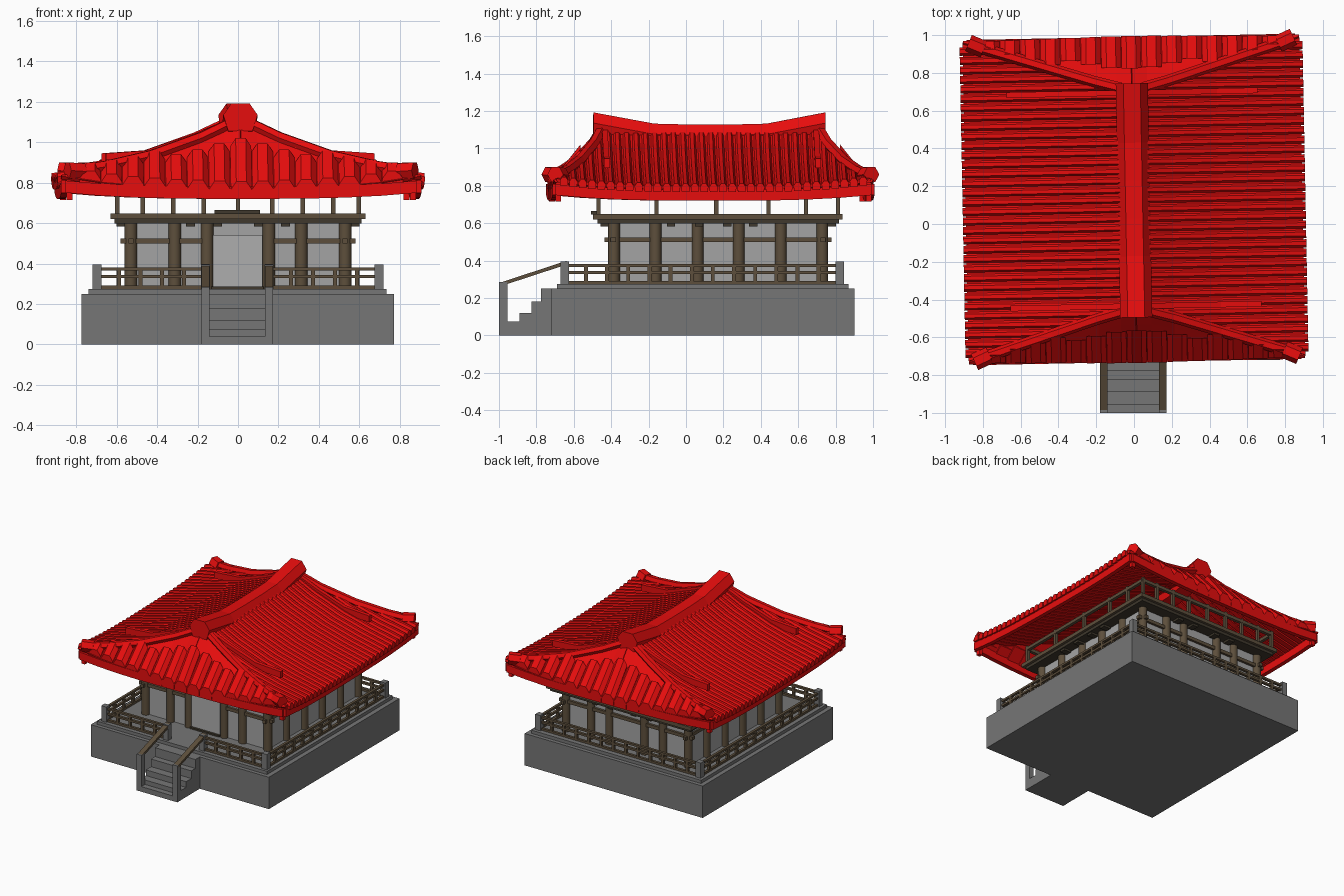
import bpy, bmesh, math
from mathutils import Vector, Matrix

if "Cube" in bpy.data.objects:
    bpy.data.objects.remove(bpy.data.objects["Cube"])


def material(name, rgb):
    m = bpy.data.materials.new(name)
    m.use_nodes = True
    m.diffuse_color = (*rgb, 1)
    m.node_tree.nodes["Principled BSDF"].inputs["Base Color"].default_value = (*rgb, 1)
    return m


RED = material("roof_red", (0.8, 0.004, 0.004))
STONE = material("stone_grey", (0.18, 0.18, 0.18))
WALL = material("wall_grey", (0.37, 0.37, 0.37))
DOOR = material("door_grey", (0.42, 0.42, 0.42))
WOOD = material("wood_brown", (0.11, 0.078, 0.045))
DARK = material("dark_wood", (0.05, 0.04, 0.026))


def finish(name, bm, mat, parent=None):
    bmesh.ops.recalc_face_normals(bm, faces=bm.faces)
    me = bpy.data.meshes.new(name)
    bm.to_mesh(me)
    bm.free()
    ob = bpy.data.objects.new(name, me)
    me.materials.append(mat)
    bpy.context.collection.objects.link(ob)
    ob.parent = parent
    return ob


def add_box(bm, x0, x1, y0, y1, z0, z1):
    m = Matrix.Translation(((x0 + x1) / 2, (y0 + y1) / 2, (z0 + z1) / 2))
    bmesh.ops.create_cube(bm, size=1, matrix=m @ Matrix.Diagonal((x1 - x0, y1 - y0, z1 - z0, 1)))


def boxes(name, mat, items, parent=None):
    bm = bmesh.new()
    for b in items:
        add_box(bm, *b)
    return finish(name, bm, mat, parent)


def add_sweep(bm, pts, section):
    """Sweep a (side, up) section along a path, keeping it upright."""
    pts = [Vector(p) for p in pts]
    rings = []
    for i, p in enumerate(pts):
        t = pts[min(i + 1, len(pts) - 1)] - pts[max(i - 1, 0)]
        side = Vector((t.y, -t.x, 0)).normalized()
        rings.append([bm.verts.new(p + side * s + Vector((0, 0, u))) for s, u in section])
    n = len(section)
    for a, b in zip(rings, rings[1:]):
        for k in range(n):
            bm.faces.new((a[k], a[(k + 1) % n], b[(k + 1) % n], b[k]))
    bm.faces.new(rings[0])
    bm.faces.new(rings[-1])


def sweeps(name, mat, paths, section, parent=None):
    bm = bmesh.new()
    for p in paths:
        add_sweep(bm, p, section)
    return finish(name, bm, mat, parent)


def sheet(name, mat, grids, parent):
    bm = bmesh.new()
    for g in grids:
        vs = [[bm.verts.new(p) for p in row] for row in g]
        for a, b in zip(vs, vs[1:]):
            for k in range(len(a) - 1):
                bm.faces.new((a[k], a[k + 1], b[k + 1], b[k]))
    ob = finish(name, bm, mat, parent)
    mod = ob.modifiers.new("thickness", "SOLIDIFY")
    mod.thickness, mod.offset = 0.02, 0


def rect(w, z0, z1):
    return [(-w, z0), (w, z0), (w, z1), (-w, z1)]


SIGNS = (-1, 1)

# Stone base and stairs
boxes("base", STONE, [(-.775, .772, -.72, .90, 0, .25)])
boxes("plinth", STONE, [(-.74, .735, -.69, .87, .25, .275)])
steps = [(-1, .04), (-.955, .075), (-.89, .12), (-.825, .18), (-.775, .25)]
boxes("stairs", STONE, [(-.178, .172, y, -.71, 0, z) for y, z in steps])
boxes("stair_posts", STONE, [(x, x + .04, -1, -.955, 0, .285) for x in (-.18, .133)])
sweeps("stair_handrails", WOOD, [[(x, -.985, .275), (x, -.64, .388)] for x in (-.16, .153)],
       rect(.02, -.01, .01))

# Terrace railing
RX, RY0, RY1 = .697, -.648, .822
boxes("railing_corner_posts", STONE,
      [(x - .022, x + .022, y - .022, y + .022, .25, .395)
       for x, y in [(-RX, RY0), (RX, RY0), (-RX, RY1), (RX, RY1), (-.16, RY0), (.153, RY0)]])
runs = [((-RX, RY0), (-.16, RY0)), ((.153, RY0), (RX, RY0)), ((-RX, RY1), (RX, RY1)),
        ((-RX, RY0), (-RX, RY1)), ((RX, RY0), (RX, RY1))]
rail_bm = bmesh.new()
for a, b in runs:
    a, b = Vector((*a, 0)), Vector((*b, 0))
    for z in (.275, .328, .365):
        add_sweep(rail_bm, [a, b], rect(.01, z, z + .016))
    n = round((b - a).length / .11)
    for i in range(1, n):
        p = a.lerp(b, i / n)
        add_box(rail_bm, p.x - .01, p.x + .01, p.y - .01, p.y + .01, .275, .37)
finish("railing", rail_bm, WOOD)

# Walls and door
CY, HX, HY = .172, .53, .557
boxes("walls", WALL, [(-HX, HX, CY - HY, CY + HY, .27, .61)])
boxes("door", DOOR, [(-.125, .12, CY - HY - .012, CY - HY, .285, .54)])
boxes("door_sill", DARK, [(-.13, .125, CY - HY - .03, CY - HY, .275, .287)])

# Round columns
col_x = [s * x for x in (.153, .313, HX) for s in SIGNS]
col_y = [CY + s * y for y in (.11, .335) for s in SIGNS]
spots = [(x, CY + s * HY) for x in col_x for s in SIGNS] + [(s * HX, y) for y in col_y for s in SIGNS]
bm = bmesh.new()
for x, y in spots:
    bmesh.ops.create_cone(bm, cap_ends=True, segments=16, radius1=.031, radius2=.031, depth=.33,
                          matrix=Matrix.Translation((x, y, .44)))
cols = finish("columns", bm, WOOD)
bpy.context.view_layer.objects.active = cols
cols.select_set(True)
bpy.ops.object.shade_smooth_by_angle()
cols.select_set(False)

# Wall beams
beams = [(s * HX - .012, s * HX + .012, CY - HY - .05, CY + HY + .05, .498, .524) for s in SIGNS]
beams += [(-.58, -.15, CY - HY - .018, CY - HY + .01, .498, .524),
          (.15, .58, CY - HY - .018, CY - HY + .01, .498, .524),
          (-.58, .58, CY + HY - .01, CY + HY + .018, .498, .524)]
boxes("wall_beams", WOOD, beams)

# Ceiling plate, brackets and name board
boxes("ceiling_plate", DARK, [(-.61, .61, CY - .645, CY + .645, .598, .622)])
boxes("ceiling_rim", WOOD, [(-.63, .63, CY - .67, CY + .665, .62, .648)])
brackets = [(x - .022, x + .022, CY + s * .6 - .03, CY + s * .6 + .03, .582, .6)
            for x in (-.235, -.1, .1, .235) for s in SIGNS]
brackets += [(s * .57 - .03, s * .57 + .03, y - .022, y + .022, .582, .6)
             for y in (-.08, .07, .22, .36) for s in SIGNS]
boxes("brackets", DARK, brackets)
boxes("entrance_board", DARK, [(-.115, .11, CY - .68, CY - .64, .645, .664)])

# Short posts and ring beam below the roof
PX, PY = .598, .64
posts = [(x, CY + s * PY) for x in (-PX, -.47, -.32, -.17, 0, .17, .32, .47, PX) for s in SIGNS]
posts += [(s * PX, CY + y) for y in (-.33, -.01, .27, .47) for s in SIGNS]
boxes("roof_posts", WOOD, [(x - .011, x + .011, y - .011, y + .011, .64, .79) for x, y in posts])
ring = [(-PX, PX, CY + s * PY - .012, CY + s * PY + .012, .755, .78) for s in SIGNS]
ring += [(s * PX - .012, s * PX + .012, CY - PY, CY + PY, .755, .78) for s in SIGNS]
boxes("roof_ring_beam", WOOD, ring)

# Roof: slightly turned about its own centre
roof = bpy.data.objects.new("roof", None)
bpy.context.collection.objects.link(roof)
roof.location = (0, .13, 0)
roof.rotation_euler = (0, 0, math.radians(1.1))
PROFILE = [(0, 1.09), (.08, 1.06), (.2, 1.0), (.45, .905), (.68, .84), (.89, .79)]
EX, EY = .89, .85


def hip_y(x):
    return .59 + .25 * min(1, max(0, (abs(x) - .08) / .79))


def side_z(x, y=0):
    x = abs(x)
    for (a, za), (b, zb) in zip(PROFILE, PROFILE[1:]):
        if x <= b or b == EX:
            base = za + (zb - za) * (x - a) / (b - a)
            break
    return base + .04 * (x / EX) ** 2 * abs(y / EY) ** 3


def end_point(x, t, s):
    """Point on an end slope, from the eave (t=0) up to the hip (t=1)."""
    y = hip_y(x)
    eave = .765 + .06 * abs(x / EX) ** 3
    return (x, s * (EY + (y - EY) * t), eave + (side_z(x, y) - eave) * t)


xs = [p[0] for p in PROFILE]
sheet("side_slopes", RED, [[[(s * x, hip_y(x) * k / 8, side_z(x, hip_y(x) * k / 8))
                             for k in range(-8, 9)] for x in xs] for s in SIGNS], roof)
sheet("end_slopes", RED, [[[end_point(q * x, t / 4, s) for t in range(5)] for x in xs]
                          for s in SIGNS for q in SIGNS], roof)

# Narrow tile rows on the long sides
rows = []
for i in range(-16, 17):
    y = i * .05
    start = max(.06, .08 + (abs(y) - .59) / .25 * .79)
    stops = [start] + [x for x in xs[1:-1] if x > start + .02] + [.908]
    for s in SIGNS:
        rows.append([(s * x, y, side_z(x, y)) for x in stops])
sweeps("side_tiles", RED, rows, [(-.02, -.02), (.02, -.02), (.022, .008), (.01, .026), (-.01, .026), (-.022, .008)], roof)

# Broad tiles on the end slopes
broad = [[end_point(i * .107, t, s) for t in (-.06, .6 if abs(i) < 4 else .85)]
         for i in range(-7, 8) for s in SIGNS]
sweeps("end_tiles", RED, broad, [(-.05, -.02), (.05, -.02), (.052, .02), (.025, .06), (-.025, .06), (-.052, .02)], roof)

# Eave boards with lifted corners
boards = []
for s in SIGNS:
    ts = [k / 5 for k in range(-5, 6)]
    boards.append([(t * .87, s * .845, .72 + .03 * abs(t) ** 3) for t in ts])
    boards.append([(s * .875, t * .845, .72 + .03 * abs(t) ** 3) for t in ts])
sweeps("eave_boards", RED, boards, rect(.016, 0, .06), roof)
boxes("corner_drops", RED, [(a * .85 - .015, a * .85 + .015, b * .83 - .015, b * .83 + .015, .715, .82)
                            for a in SIGNS for b in SIGNS], roof)

# Hip ridges with end caps
hexagon = [(math.cos(k * math.pi / 3), math.sin(k * math.pi / 3)) for k in range(6)]
hips, caps = [], []
for a in SIGNS:
    for b in SIGNS:
        hips.append([(a * x, b * hip_y(x), side_z(x, hip_y(x)) + .02) for x in (.06, .2, .45, .68, .85)])
        caps.append([(a * .78, b * .81, .855), (a * .86, b * .845, .86)])
sweeps("hip_ridges", RED, hips, [(.03 * u, .032 * v) for u, v in hexagon], roof)
sweeps("hip_caps", RED, caps, [(.046 * u, .046 * v) for u, v in hexagon], roof)

# Descending bars beside the gables
bars = [[(a * x, b * .565, z) for x, z in ((.05, 1.11), (.2, 1.045), (.45, .96), (.665, .945))]
        for a in SIGNS for b in SIGNS]
sweeps("gable_bars", RED, bars, rect(.015, -.05, 0), roof)

# Main ridge with raised ends
ridge = [(0, y, z) for y, z in ((-.625, 1.135), (-.3, 1.075), (-.1, 1.07), (.1, 1.07), (.3, 1.075), (.615, 1.135))]
sweeps("main_ridge", RED, [ridge], [(-.06, -.08), (.06, -.08), (.085, 0), (.045, .057), (-.045, .057), (-.085, 0)], roof)
